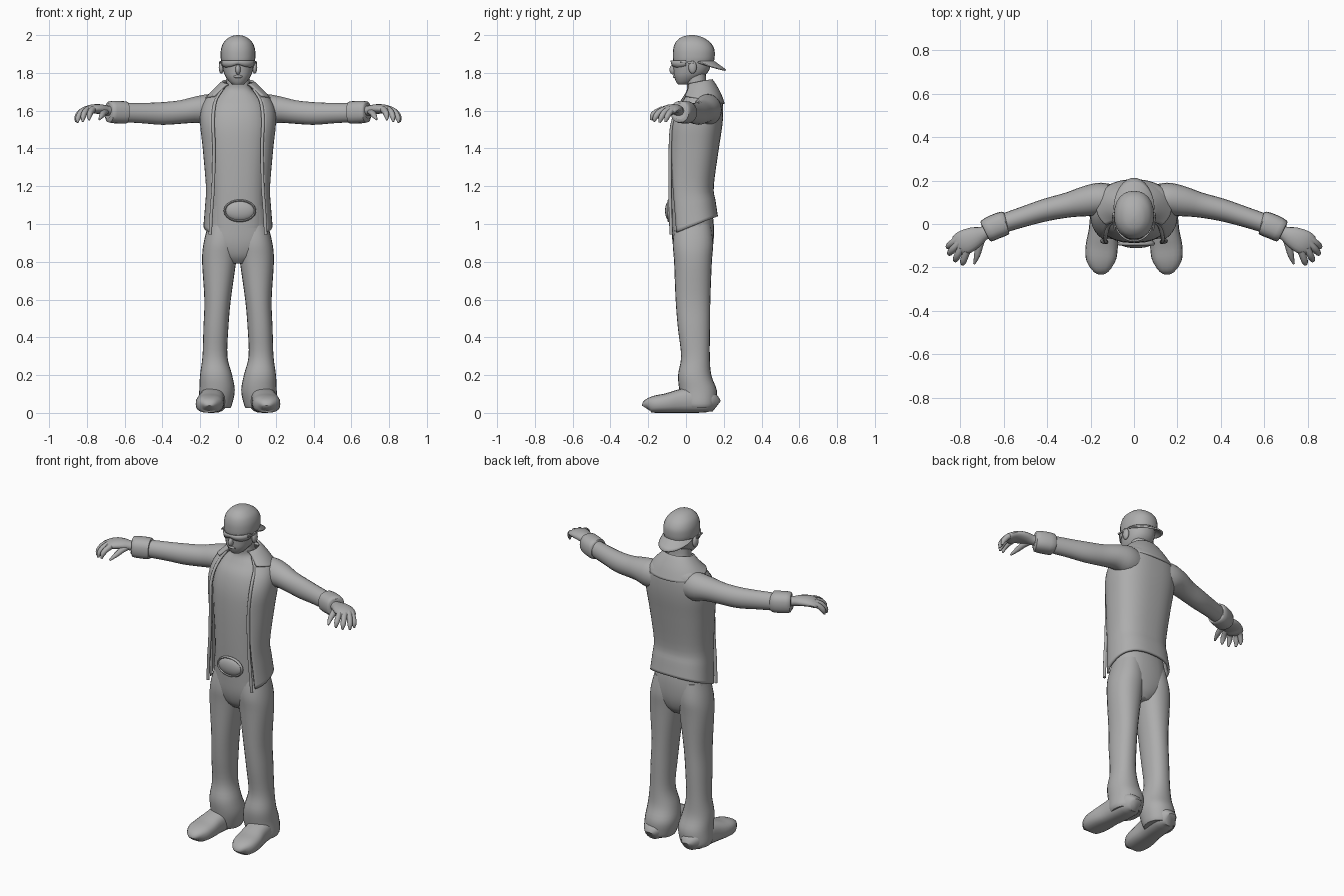
import bpy, math
from mathutils import Vector

grey = bpy.data.materials.new("plain_grey")
grey.diffuse_color = (0.42, 0.42, 0.42, 1)


def finish(name, verts, faces, thick=0):
    me = bpy.data.meshes.new(name)
    me.from_pydata([tuple(v) for v in verts], [], faces)
    me.materials.append(grey)
    ob = bpy.data.objects.new(name, me)
    bpy.context.collection.objects.link(ob)
    bpy.ops.object.select_all(action='DESELECT')
    ob.select_set(True)
    bpy.context.view_layer.objects.active = ob
    bpy.ops.object.mode_set(mode='EDIT')
    bpy.ops.mesh.select_all(action='SELECT')
    bpy.ops.mesh.normals_make_consistent(inside=False)
    bpy.ops.object.mode_set(mode='OBJECT')
    bpy.ops.object.shade_smooth_by_angle(angle=math.radians(50))
    if thick:
        mod = ob.modifiers.new("thickness", 'SOLIDIFY')
        mod.thickness, mod.offset = thick, 0
    return ob


def smooth(rows, steps):
    """Catmull-Rom interpolation through rows of numbers."""
    out = []
    for i in range(len(rows) - 1):
        a, b, c, d = (rows[max(i - 1, 0)], rows[i], rows[i + 1],
                      rows[min(i + 2, len(rows) - 1)])
        for k in range(steps):
            t = k / steps
            out.append([0.5 * (2 * q + (r - p) * t + (2 * p - 5 * q + 4 * r - s) * t * t
                               + (3 * q - p - 3 * r + s) * t ** 3)
                        for p, q, r, s in zip(a, b, c, d)])
    return out + [list(rows[-1])]


def power(v, p):
    return math.copysign(abs(v) ** (2 / p), v)


def skin(name, rings, closed=True, thick=0):
    n, verts, faces = len(rings[0]), [v for r in rings for v in r], []
    for i in range(len(rings) - 1):
        for j in range(n if closed else n - 1):
            k = (j + 1) % n
            faces.append((i * n + j, i * n + k, (i + 1) * n + k, (i + 1) * n + j))
    if closed:
        faces += [tuple(range(n)), tuple(range(len(verts) - n, len(verts)))]
    return finish(name, verts, faces, thick)


def column(name, rows, p=2.0, n=24, steps=4):
    """Upright loft from rows of (z, centre x, centre y, radius x, radius y)."""
    rings = []
    for z, cx, cy, rx, ry in smooth(rows, steps):
        angs = [math.tau * j / n for j in range(n)]
        rings.append([(cx + rx * power(math.sin(a), p), cy - ry * power(math.cos(a), p), z)
                      for a in angs])
    return skin(name, rings)


def open_shell(name, rows, p, thick, n=36, steps=4):
    """Loft open at the front: (z, centre y, rx, ry, opening half width, hem slope)."""
    rings = []
    for z, cy, rx, ry, w, k in smooth(rows, steps):
        g = math.asin((w / rx) ** (p / 2))
        ring = []
        for j in range(n + 1):
            a = g + (math.tau - 2 * g) * j / n
            y = cy - ry * power(math.cos(a), p)
            ring.append((rx * power(math.sin(a), p), y, z + k * (y - cy)))
        rings.append(ring)
    return skin(name, rings, False, thick)


def tube(name, rows, side=1, p=2.0, n=16, steps=3):
    """Limb along a path of (x, y, z, half width, half height), mirrored by side."""
    pts = smooth(rows, steps)
    rings = []
    for i, (x, y, z, a, b) in enumerate(pts):
        t = (Vector(pts[min(i + 1, len(pts) - 1)][:3]) - Vector(pts[max(i - 1, 0)][:3])).normalized()
        u = t.cross(Vector((0, 0, 1))).normalized()
        v = u.cross(t)
        ring = []
        for j in range(n):
            w = math.tau * j / n
            q = Vector((x, y, z)) + u * a * power(math.cos(w), p) + v * b * power(math.sin(w), p)
            ring.append((q.x * side, q.y, q.z))
        rings.append(ring)
    return skin(name, rings)


def blob(name, c, r, n=16, m=10):
    rows = []
    for i in range(m + 1):
        a = math.pi * (0.02 + 0.96 * i / m)
        rows.append((c[2] - r[2] * math.cos(a), c[0], c[1], r[0] * math.sin(a), r[1] * math.sin(a)))
    return column(name, rows, n=n, steps=1)


# Shirt with neck
column("shirt", [(0.98, 0, .02, .145, .1), (1.2, 0, .02, .145, .107), (1.4, 0, .03, .16, .117),
                 (1.52, 0, .047, .17, .126), (1.61, 0, .06, .155, .115), (1.67, 0, .068, .12, .085),
                 (1.71, 0, .062, .075, .058), (1.75, 0, .055, .062, .052),
                 (1.82, 0, .05, .062, .055)], p=2.4)

# Trousers
column("hips", [(.79, 0, .04, .05, .06), (.83, 0, .038, .11, .09), (.9, 0, .037, .165, .108),
                (1.0, 0, .035, .16, .112), (1.1, 0, .025, .148, .107)], p=2.4)
for s, label in ((1, "left"), (-1, "right")):
    column(label + "_trouser_leg",
           [(z, cx * s, cy, rx, ry) for z, cx, cy, rx, ry in (
               (1.0, .082, .037, .075, .095), (.9, .092, .037, .09, .107), (.8, .1, .037, .09, .1),
               (.6, .108, .037, .07, .092), (.45, .117, .042, .066, .085),
               (.3, .122, .05, .066, .076), (.2, .116, .046, .085, .088),
               (.12, .111, .064, .094, .099), (.05, .12, .07, .09, .09), (.025, .12, .07, .08, .08))],
           p=2.2)

    # Shoe: low rounded profile from toe to heel
    tube(label + "_shoe", [(x, y, h / 2, w, h / 2) for y, x, w, h in (
        (-.212, .152, .022, .05), (-.2, .152, .048, .074), (-.16, .152, .07, .092),
        (-.1, .148, .074, .104), (-.03, .14, .068, .125), (.06, .13, .07, .14),
        (.13, .125, .062, .11), (.162, .125, .03, .07))], s, p=2.6, n=20)

    # Sleeve and cuff
    tube(label + "_sleeve", [(.08, .11, 1.6, .065, .075), (.15, .115, 1.605, .075, .083),
                             (.22, .105, 1.605, .07, .07), (.3, .088, 1.593, .058, .062),
                             (.4, .066, 1.585, .052, .06), (.5, .036, 1.587, .047, .054),
                             (.62, -.003, 1.59, .043, .05)], s, n=20)
    tube(label + "_cuff", [(.588, .006, 1.59, .042, .045), (.592, .005, 1.59, .055, .058),
                           (.64, -.013, 1.592, .057, .06), (.681, -.033, 1.594, .053, .056),
                           (.685, -.035, 1.594, .038, .04)], s, p=2.4, n=20, steps=2)

    # Hand: palm, curled fingers and thumb
    tube(label + "_palm", [(.65, -.02, 1.595, .03, .028), (.69, -.042, 1.6, .032, .026),
                           (.73, -.06, 1.608, .048, .026), (.775, -.082, 1.608, .056, .024),
                           (.81, -.1, 1.596, .05, .02), (.822, -.106, 1.59, .03, .012)], s)
    for i, (bx, by, tx, ty, tz) in enumerate(((.8, -.06, .857, -.108, 1.54),
                                              (.805, -.085, .85, -.14, 1.537),
                                              (.795, -.11, .822, -.17, 1.542),
                                              (.77, -.125, .788, -.185, 1.55))):
        tube(f"{label}_finger_{i + 1}",
             [(bx, by, 1.606, .018, .018), (bx * .45 + tx * .55, by * .5 + ty * .5, 1.593, .016, .016),
              (bx * .08 + tx * .92, by * .15 + ty * .85, tz + .025, .014, .015),
              (tx, ty, tz, .005, .006)], s, n=10)
    tube(label + "_thumb", [(.7, -.06, 1.598, .02, .018), (.712, -.1, 1.588, .018, .016),
                            (.722, -.145, 1.572, .014, .013), (.735, -.183, 1.553, .005, .005)], s, n=10)

    # Ear and spectacle arm
    blob(label + "_ear", (.088 * s, .035, 1.83), (.014, .022, .034))
    tube(label + "_spectacle_arm", [(.088, -.03, 1.858, .004, .006), (.097, .04, 1.855, .004, .006)], s, n=6)

# Open jacket with a hem that drops to the front
open_shell("jacket", [(.99, .037, .176, .125, .146, .4), (1.09, .028, .168, .122, .138, .25),
                      (1.2, .02, .163, .12, .13, 0), (1.4, .035, .18, .132, .125, 0),
                      (1.52, .047, .193, .138, .13, 0), (1.6, .063, .19, .127, .128, 0),
                      (1.66, .08, .165, .105, .115, 0), (1.705, .08, .12, .08, .085, 0),
                      (1.74, .072, .085, .065, .06, 0)], 2.5, .014)
open_shell("jacket_collar", [(1.66, .082, .17, .118, .125, -.2), (1.7, .082, .135, .095, .095, -.05),
                             (1.735, .075, .1, .075, .068, .1), (1.75, .07, .08, .065, .05, .2)], 2.2, .012)
# Rolled front edges of the jacket
for s, label in ((1, "left"), (-1, "right")):
    column(label + "_jacket_edge", [(z, x * s, y, .009, .009) for z, x, y in (
        (.945, .147, -.078), (1.09, .139, -.083), (1.2, .131, -.084), (1.4, .127, -.083),
        (1.52, .132, -.075), (1.6, .129, -.048), (1.66, .116, -.005), (1.71, .085, .02))], n=10)

# Oval belt buckle with a raised rim
blob("belt_buckle", (.01, -.085, 1.07), (.08, .026, .054), n=28)
rim = [[(.01 + (.08 + .006 * math.cos(b)) * math.cos(a), -.09 + .009 * math.sin(b),
         1.07 + (.054 + .006 * math.cos(b)) * math.sin(a))
        for b in [math.tau * j / 8 for j in range(8)]]
       for a in [math.tau * i / 32 for i in range(33)]]
skin("buckle_rim", rim)

# Head
column("head", [(1.738, 0, -.012, .028, .03), (1.752, 0, -.005, .045, .047), (1.78, 0, .014, .066, .077),
                (1.81, 0, .027, .078, .093), (1.85, 0, .032, .085, .1), (1.9, 0, .035, .084, .1),
                (1.94, 0, .035, .06, .08)], p=2.2)
blob("nose", (0, -.066, 1.817), (.014, .022, .026))
blob("mouth", (0, -.052, 1.781), (.026, .018, .01))

# Wrap-around spectacles
skin("spectacles", [[((.089 - d) * math.sin(a), .025 - (.103 - d) * math.cos(a),
                      1.866 - h * (.55 + .45 * abs(math.sin(2 * a))))
                     for a in [math.radians(-75 + 150 * j / 24) for j in range(25)]]
                    for h, d in ((0, 0), (.018, .001), (.036, .004))], False, .007)

# Cap worn backwards, with a drooping brim
column("cap", [(1.862, 0, .04, .089, .108), (1.885, 0, .041, .092, .111), (1.925, 0, .041, .09, .109),
               (1.96, 0, .037, .077, .093), (1.985, 0, .032, .052, .063), (1.996, 0, .03, .028, .034),
               (2.0, 0, .03, .006, .008)], p=2.2)
skin("cap_brim", [[((.086 + .006 * v) * math.sin(a), .06 + (.07 + .08 * v) * math.cos(a),
                    1.872 - .058 * v * math.cos(a) - .014 * abs(math.sin(a)) ** 2)
                   for a in [math.radians(-88 + 176 * j / 20) for j in range(21)]]
                  for v in (0, .25, .5, .75, 1)], False, .009)
